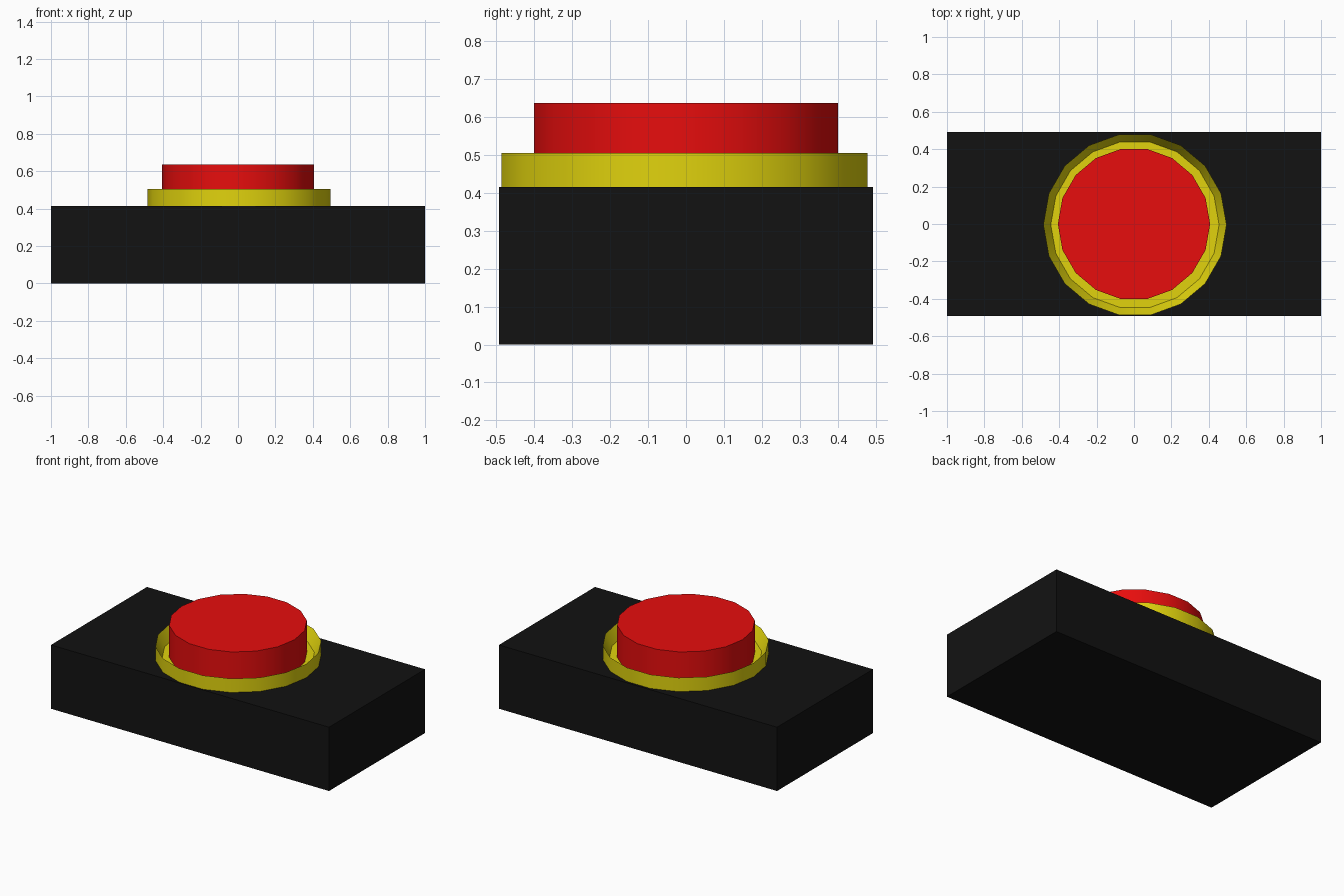
import bpy, bmesh, math

if "Cube" in bpy.data.objects:
    bpy.data.objects.remove(bpy.data.objects["Cube"])

SIDES = 18

def material(name, rgb):
    m = bpy.data.materials.new(name)
    m.diffuse_color = (*rgb, 1)
    m.use_nodes = True
    m.node_tree.nodes["Principled BSDF"].inputs["Base Color"].default_value = m.diffuse_color
    return m

def finish(name, bm, mat, smooth=False):
    bmesh.ops.recalc_face_normals(bm, faces=bm.faces)
    me = bpy.data.meshes.new(name)
    bm.to_mesh(me)
    bm.free()
    ob = bpy.data.objects.new(name, me)
    bpy.context.collection.objects.link(ob)
    me.materials.append(mat)
    if smooth:
        bpy.ops.object.select_all(action='DESELECT')
        ob.select_set(True)
        bpy.context.view_layer.objects.active = ob
        bpy.ops.object.shade_smooth_by_angle(angle=math.radians(30))
    return ob

def turned(name, profile, mat, cx=0, cy=0):
    """Stack of (radius, z) rings, capped at both ends."""
    bm = bmesh.new()
    rings = []
    for r, z in profile:
        angles = [2 * math.pi * i / SIDES for i in range(SIDES)]
        rings.append([bm.verts.new((cx + r * math.cos(a), cy + r * math.sin(a), z))
                      for a in angles])
    for lo, hi in zip(rings, rings[1:]):
        for i in range(SIDES):
            j = (i + 1) % SIDES
            bm.faces.new((lo[i], lo[j], hi[j], hi[i]))
    bm.faces.new(rings[0][::-1])
    bm.faces.new(rings[-1])
    return finish(name, bm, mat, True)

black = material("black", (0.006, 0.006, 0.006))
yellow = material("yellow", (0.75, 0.65, 0.004))
red = material("red", (0.8, 0.004, 0.004))

# Housing block
bm = bmesh.new()
bmesh.ops.create_cube(bm, size=1)
for v in bm.verts:
    v.co = (v.co.x * 2, v.co.y * 0.986, (v.co.z + 0.5) * 0.415)
finish("base_block", bm, black)

# Collar dish with a thin rim sloping in to a sunken floor
turned("button_collar", [(0.49, 0.415), (0.49, 0.505), (0.45, 0.43)],
       yellow, 0.005, -0.004)

# Push button
turned("push_button", [(0.407, 0.425), (0.407, 0.637)], red)
